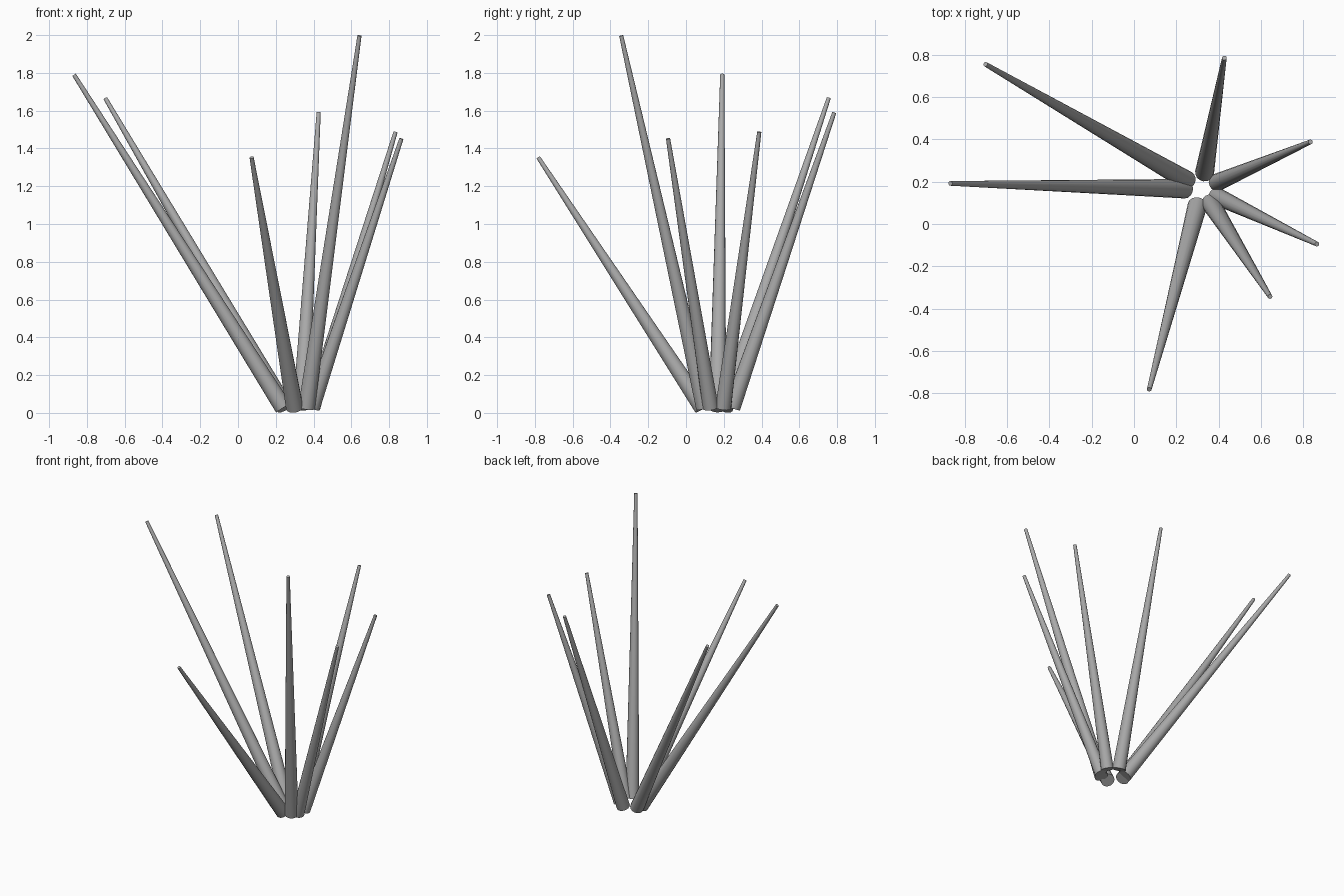
import bpy
from mathutils import Vector

cube = bpy.data.objects.get("Cube")
if cube:
    bpy.data.objects.remove(cube, do_unlink=True)

# Single stone-grey colour
grey = bpy.data.materials.new("mid grey")
grey.use_nodes = True
colour = (0.4, 0.4, 0.4, 1)
grey.diffuse_color = colour
grey.node_tree.nodes["Principled BSDF"].inputs["Base Color"].default_value = colour

CENTRE = Vector((0.32, 0.165, 0.027))
RING = 0.08          # the spikes start on a small ring round the centre
TIP_RADIUS = 0.011


def spike(name, tip, radius):
    """Tapered round spike leaning outward from the ring to its tip."""
    tip = Vector(tip)
    outward = tip - CENTRE
    outward.z = 0
    base = CENTRE + outward.normalized() * RING
    axis = tip - base
    bpy.ops.mesh.primitive_cone_add(
        vertices=16, radius1=radius, radius2=TIP_RADIUS, depth=axis.length,
        location=(base + tip) / 2,
        rotation=axis.to_track_quat('Z', 'Y').to_euler())
    obj = bpy.context.object
    obj.name = name
    obj.data.materials.append(grey)
    bpy.ops.object.shade_smooth_by_angle()


# Fan of spikes
spike("right_spike", (-0.868, 0.192, 1.79), 0.046)
spike("back_right_spike", (-0.702, 0.755, 1.665), 0.046)
spike("back_spike", (0.427, 0.785, 1.59), 0.045)
spike("back_left_spike", (0.834, 0.388, 1.487), 0.042)
spike("left_spike", (0.865, -0.095, 1.452), 0.042)
spike("front_left_spike", (0.643, -0.343, 1.997), 0.045)
spike("front_spike", (0.072, -0.782, 1.352), 0.046)
